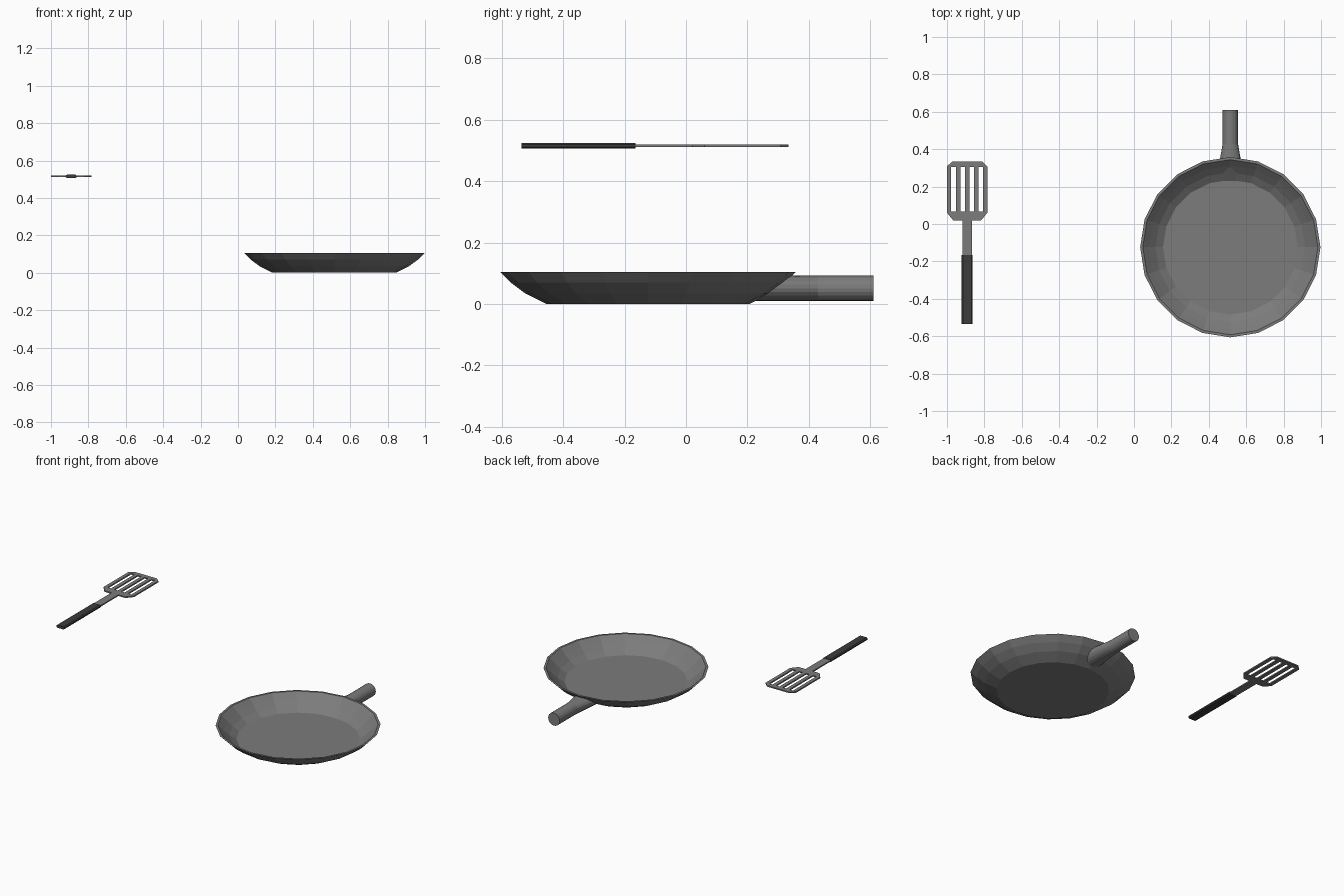
import bpy, bmesh
from math import sin, cos, pi, sqrt

cube = bpy.data.objects.get("Cube")
if cube:
    bpy.data.objects.remove(cube, do_unlink=True)


def material(name, value):
    m = bpy.data.materials.new(name)
    m.use_nodes = True
    color = (value, value, value, 1)
    m.diffuse_color = color
    m.node_tree.nodes["Principled BSDF"].inputs["Base Color"].default_value = color
    return m


metal = material("grey metal", 0.2)
grip = material("dark grip", 0.045)


def add_object(name, mesh, mat):
    mesh.materials.clear()
    mesh.materials.append(mat)
    ob = bpy.data.objects.new(name, mesh)
    bpy.context.collection.objects.link(ob)
    return ob


def loft(name, rings, mat, location):
    """Skin matching closed rings and cap both ends."""
    bm = bmesh.new()
    loops = [[bm.verts.new(p) for p in ring] for ring in rings]
    n = len(loops[0])
    for a, b in zip(loops, loops[1:]):
        for i in range(n):
            j = (i + 1) % n
            bm.faces.new((a[i], a[j], b[j], b[i]))
    bm.faces.new(loops[0][::-1])
    bm.faces.new(loops[-1])
    bmesh.ops.recalc_face_normals(bm, faces=bm.faces)
    mesh = bpy.data.meshes.new(name)
    bm.to_mesh(mesh)
    bm.free()
    ob = add_object(name, mesh, mat)
    ob.location = location
    return ob


# Pan: outer wall from the base up, over the rim, then down inside to the floor
PAN = (0.515, -0.124, 0)
SIDES = 20
outer = [(0.33, 0), (0.4, 0.035), (0.447, 0.07), (0.482, 0.105)]
inner = [(0.468, 0.105), (0.435, 0.073), (0.4, 0.042), (0.36, 0.016)]
loft("pan", [[(r * cos(2 * pi * i / SIDES), r * sin(2 * pi * i / SIDES), z)
              for i in range(SIDES)] for r, z in outer + inner], metal, PAN)


# Pan handle: a round bar that flares sideways and follows the sloping wall
def wall_radius(z):
    for (r0, z0), (r1, z1) in zip(outer, outer[1:]):
        if z <= z1:
            return r0 + (r1 - r0) * (z - z0) / (z1 - z0)
    return outer[-1][0]


def handle_ring(width, y=None):
    ring = []
    for i in range(SIDES):
        a = 2 * pi * i / SIDES
        x, z = width * cos(a), 0.051 + 0.041 * sin(a)
        wall = sqrt(wall_radius(z) ** 2 - x * x) - 0.006
        ring.append((x, wall if y is None else y, z))
    return ring


loft("pan_handle", [handle_ring(0.066), handle_ring(0.041, 0.553),
                    handle_ring(0.041, 0.734)], metal, PAN)

# Spatula blade and neck: one flat outline with four slots
CX, CZ = -0.892, 0.515
half = [(0.025, -0.2), (0.025, 0.02), (0.075, 0.02), (0.108, 0.06),
        (0.108, 0.308), (0.08, 0.334)]
outline = half + [(-x, y) for x, y in reversed(half)]
slots = []
for k in (-1.5, -0.5, 0.5, 1.5):
    c = k * 0.0485
    slots.append([(c + sx * 0.0125, y) for sx, y in
                  ((-1, 0.067), (1, 0.067), (1, 0.305), (-1, 0.305))])

curve = bpy.data.curves.new("blade_outline", "CURVE")
curve.dimensions = "2D"
curve.fill_mode = "BOTH"
curve.extrude = 0.004
for points in [outline] + slots:
    s = curve.splines.new("POLY")
    s.points.add(len(points) - 1)
    for p, (x, y) in zip(s.points, points):
        p.co = (x, y, 0, 1)
    s.use_cyclic_u = True
helper = bpy.data.objects.new("blade_outline", curve)
bpy.context.collection.objects.link(helper)
bpy.context.view_layer.update()
blade_mesh = bpy.data.meshes.new_from_object(
    helper.evaluated_get(bpy.context.evaluated_depsgraph_get()))
bpy.data.objects.remove(helper, do_unlink=True)
for f in blade_mesh.polygons:
    f.use_smooth = False
add_object("spatula_blade", blade_mesh, metal).location = (CX, 0, CZ)

# Spatula grip: a flat bar with bevelled long edges
section = [(0.029, -0.004), (0.029, 0.004), (0.023, 0.009), (-0.023, 0.009),
           (-0.029, 0.004), (-0.029, -0.004), (-0.023, -0.009), (0.023, -0.009)]
loft("spatula_grip", [[(x, y, z) for x, z in section] for y in (-0.535, -0.165)],
     grip, (CX, 0, CZ))
